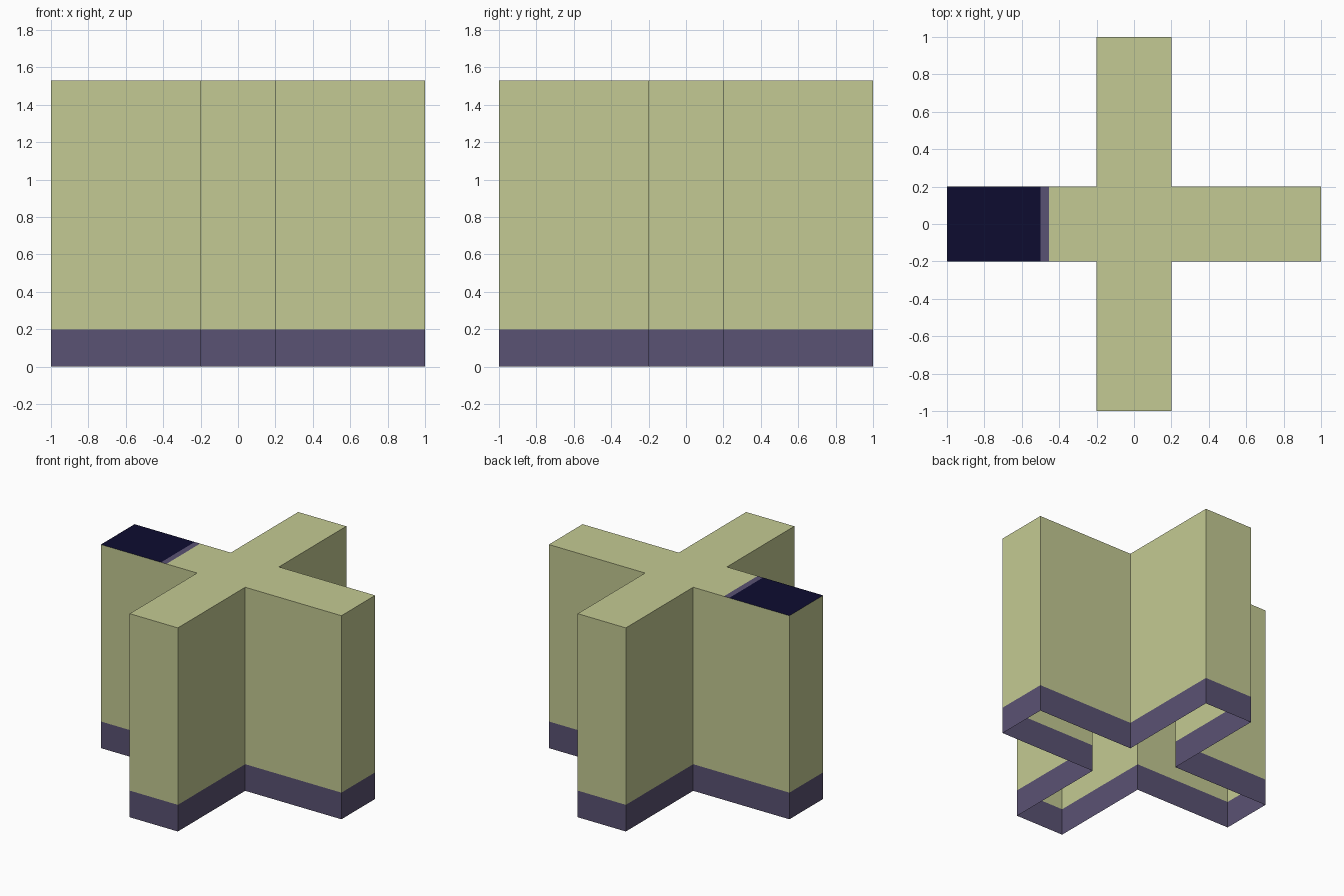
import bpy
import bmesh

if "Cube" in bpy.data.objects:
    bpy.data.objects.remove(bpy.data.objects["Cube"])

HEIGHT = 1.53
BAND = 0.2      # height of the coloured base band
ARM = 0.2       # half width of each arm
REACH = 1.0     # arm length from the centre


def srgb(r, g, b):
    def lin(c):
        c /= 255
        return c / 12.92 if c <= 0.04045 else ((c + 0.055) / 1.055) ** 2.4
    return (lin(r), lin(g), lin(b), 1)


def material(name, colour):
    m = bpy.data.materials.new(name)
    m.diffuse_color = colour
    m.use_nodes = True
    m.node_tree.nodes["Principled BSDF"].inputs["Base Color"].default_value = m.diffuse_color
    return m


MATS = [material("pale_olive", srgb(196, 202, 147)),
        material("muted_purple", srgb(90, 82, 115)),
        material("dark_navy", srgb(13, 12, 48))]

# Plus-shaped outline, one arm corner set turned four times
outline = []
x, y = [(REACH, -ARM), (REACH, ARM), (ARM, ARM)], None
for turn in range(4):
    for px, py in x:
        for _ in range(turn):
            px, py = -py, px
        outline.append((px, py))


def make_object(name, bm):
    mesh = bpy.data.meshes.new(name)
    bm.to_mesh(mesh)
    bm.free()
    for m in MATS:
        mesh.materials.append(m)
    obj = bpy.data.objects.new(name, mesh)
    bpy.context.collection.objects.link(obj)
    return obj


# Walls: thin shell open at the bottom, with a purple base band
bm = bmesh.new()
rings = [[bm.verts.new((px, py, z)) for px, py in outline] for z in (0, BAND, HEIGHT)]
for level, (low, high) in enumerate(zip(rings, rings[1:])):
    for i in range(len(outline)):
        j = (i + 1) % len(outline)
        face = bm.faces.new((low[i], low[j], high[j], high[i]))
        face.material_index = 1 if level == 0 else 0

# Top: centre square and four arms, left arm cut into painted strips
bm.faces.new(rings[2])
for cut in (-ARM, -0.455, -0.5):
    top = [f for f in bm.faces if f.normal.z > 0.5 or len(f.verts) > 4
           or all(abs(v.co.z - HEIGHT) < 1e-5 for v in f.verts)]
    geom = set(top)
    for f in top:
        geom.update(f.edges)
        geom.update(f.verts)
    bmesh.ops.bisect_plane(bm, geom=list(geom), plane_co=(cut, 0, 0), plane_no=(1, 0, 0))
for f in bm.faces:
    if all(abs(v.co.z - HEIGHT) < 1e-5 for v in f.verts):
        cx = f.calc_center_median().x
        f.material_index = 2 if cx < -0.5 else 1 if cx < -0.455 else 0
bm.normal_update()
make_object("cross_shell", bm)
